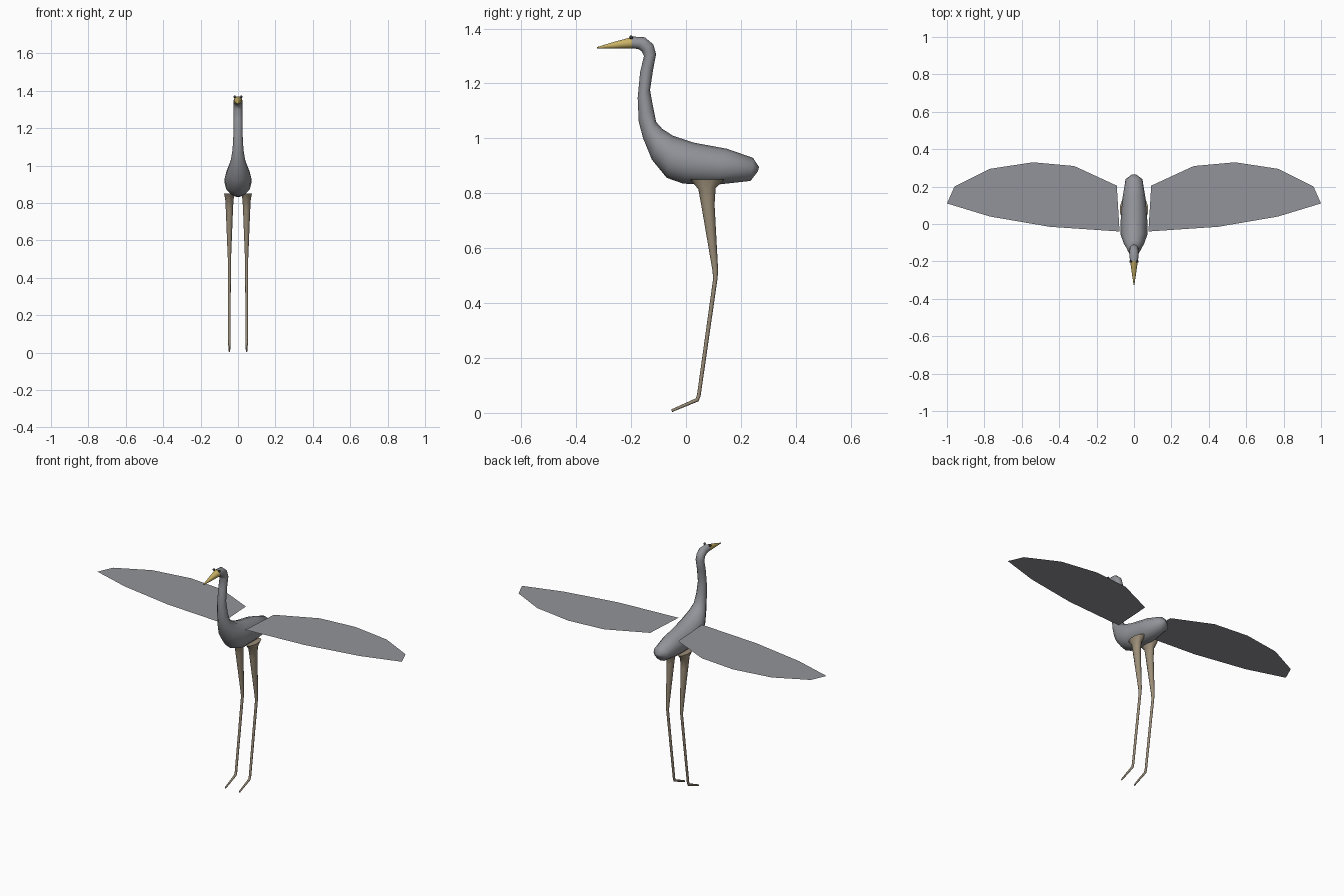
import bpy, bmesh, math
from mathutils import Vector

default_cube = bpy.data.objects.get("Cube")
if default_cube:
    bpy.data.objects.remove(default_cube, do_unlink=True)


def make_material(name, red, green, blue):
    material = bpy.data.materials.new(name)
    material.use_nodes = True
    color = (red, green, blue, 1)
    material.diffuse_color = color
    for node in material.node_tree.nodes:
        if node.type == 'BSDF_PRINCIPLED':
            node.inputs["Base Color"].default_value = color
            node.inputs["Roughness"].default_value = 0.8
    return material


feather_grey = make_material("feather grey", .29, .295, .32)
beak_yellow = make_material("beak yellow", .58, .44, .13)
leg_tan = make_material("leg tan", .33, .27, .19)
eye_dark = make_material("eye dark", .04, .04, .04)


def finish(bm, name, material, smooth=True):
    """Turn a bmesh into a named, shaded object."""
    bmesh.ops.recalc_face_normals(bm, faces=bm.faces)
    mesh = bpy.data.meshes.new(name)
    bm.to_mesh(mesh)
    bm.free()
    mesh.materials.append(material)
    obj = bpy.data.objects.new(name, mesh)
    bpy.context.collection.objects.link(obj)
    if smooth:
        bpy.ops.object.select_all(action='DESELECT')
        obj.select_set(True)
        bpy.context.view_layer.objects.active = obj
        bpy.ops.object.shade_smooth_by_angle(angle=math.radians(50))
    return obj


def loft(name, stations, material, x=0, sides=12):
    """Skin elliptical rings; a station is two opposite (y, z) rims and a half width."""
    bm = bmesh.new()
    rings = []
    for y1, z1, y2, z2, width in stations:
        first, second = Vector((x, y1, z1)), Vector((x, y2, z2))
        centre, axis = (first + second) / 2, (first - second) / 2
        across = Vector((width, 0, 0))
        angles = [math.tau * i / sides for i in range(sides)]
        rings.append([bm.verts.new(centre + axis * math.cos(a) + across * math.sin(a))
                      for a in angles])
    for lower, upper in zip(rings, rings[1:]):
        for i in range(sides):
            j = (i + 1) % sides
            bm.faces.new((lower[i], lower[j], upper[j], upper[i]))
    bm.faces.new(rings[0])
    bm.faces.new(rings[-1])
    return finish(bm, name, material)


# Body, neck and head in one skin, from tail to face
body_stations = [
    (.266, .895, .262, .88, .012),
    (.244, .929, .235, .845, .045),
    (.149, .962, .11, .831, .063),
    (.03, .984, -.01, .835, .072),
    (-.047, 1.009, -.07, .856, .071),
    (-.087, 1.035, -.124, .922, .054),
    (-.109, 1.06, -.156, 1, .038),
    (-.12, 1.115, -.172, 1.06, .029),
    (-.131, 1.176, -.176, 1.147, .025),
    (-.12, 1.249, -.167, 1.242, .024),
    (-.109, 1.307, -.153, 1.3, .024),
    (-.119, 1.342, -.162, 1.318, .024),
    (-.15, 1.368, -.176, 1.326, .024),
    (-.197, 1.371, -.197, 1.327, .022),
]
loft("body", body_stations, feather_grey)

# Beak
loft("beak", [(-.196, 1.369, -.196, 1.328, .021),
              (-.26, 1.352, -.26, 1.327, .012),
              (-.325, 1.332, -.325, 1.327, .002)], beak_yellow)

# Leg, from hip through knee and ankle to toe tip
leg_stations = [
    (.015, .85, .14, .85, .03),
    (.045, .815, .108, .818, .023),
    (.055, .76, .104, .76, .02),
    (.096, .52, .117, .52, .01),
    (.099, .49, .115, .49, .008),
    (.04, .065, .053, .06, .007),
    (.036, .053, .045, .042, .007),
    (-.053, .013, -.051, .003, .004),
]

# Wing outline, from root leading edge around the tip
wing_outline = [(.077, -.04), (.45, -.015), (.77, .04), (1, .11), (.96, .2),
                (.77, .295), (.54, .33), (.32, .31), (.092, .205)]
wing_height = .974

for side, sign in (("left", 1), ("right", -1)):
    loft(side + "_leg", leg_stations, leg_tan, x=sign * .046, sides=10)

    # Flat spread wing
    bm = bmesh.new()
    corners = [bm.verts.new((sign * x, y, wing_height)) for x, y in wing_outline]
    bm.faces.new(corners if sign > 0 else corners[::-1])
    wing = finish(bm, side + "_wing", feather_grey, smooth=False)
    if wing.data.polygons[0].normal.z < 0:
        wing.data.flip_normals()

    # Eye
    bm = bmesh.new()
    bmesh.ops.create_uvsphere(bm, u_segments=10, v_segments=6, radius=.007)
    bmesh.ops.translate(bm, verts=bm.verts, vec=(sign * .018, -.2, 1.368))
    finish(bm, side + "_eye", eye_dark)
